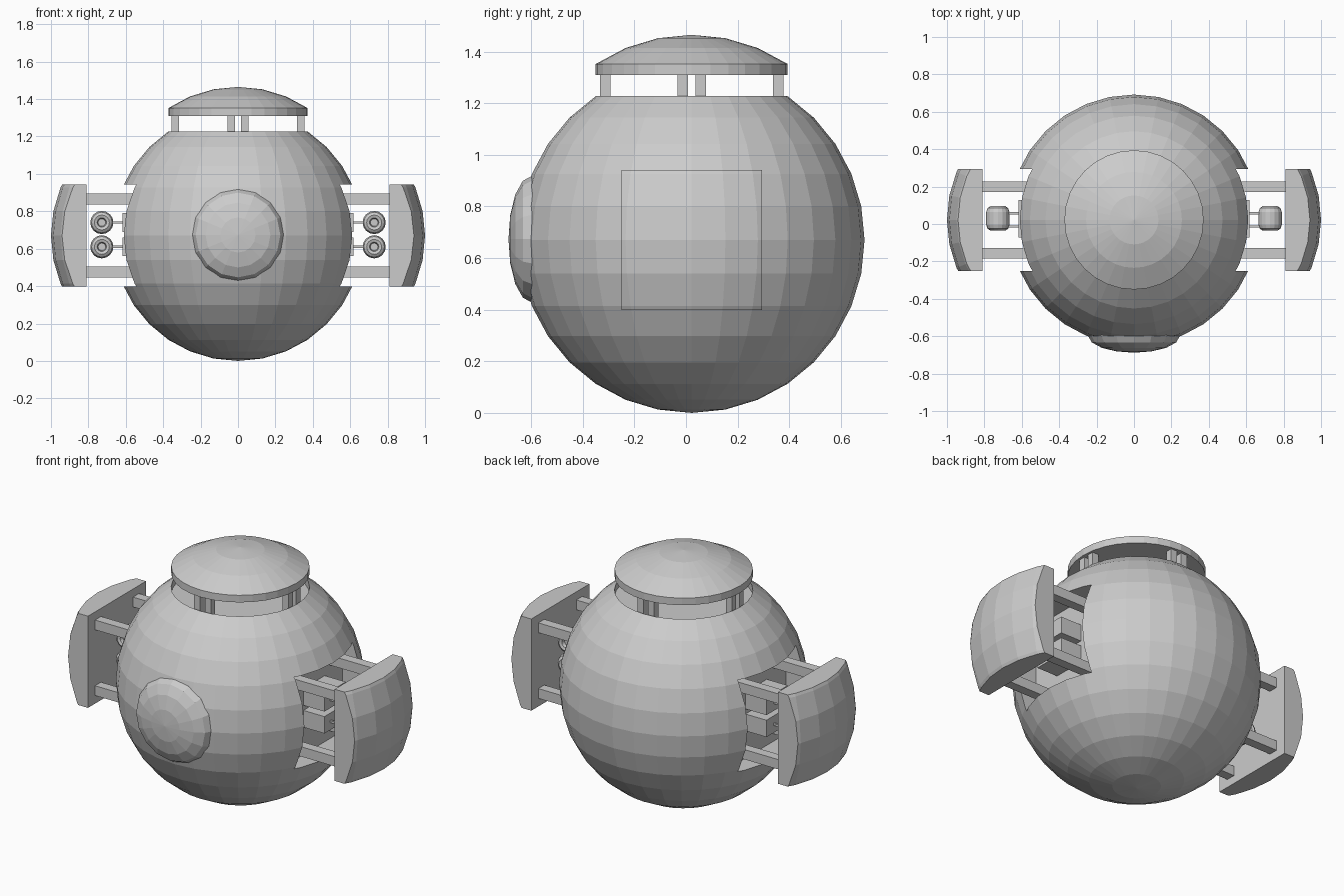
import bpy, bmesh, math
from mathutils import Matrix, Vector

if "Cube" in bpy.data.objects:
    bpy.data.objects.remove(bpy.data.objects["Cube"])

R, CY, CZ = 0.67, 0.022, 0.67      # shell radius and centre
H = 0.272                          # half size of the side hatches
OUT, LIFT, FLOOR = 0.33, 0.125, 0.48


def finish(bm, name):
    bmesh.ops.recalc_face_normals(bm, faces=bm.faces)
    me = bpy.data.meshes.new(name)
    bm.to_mesh(me)
    bm.free()
    ob = bpy.data.objects.new(name, me)
    bpy.context.collection.objects.link(ob)
    return ob


def lathe(name, profile, segs, loc, rot=None):
    """Revolve (radius, height) points around z, radius 0 makes a pole."""
    bm = bmesh.new()
    rings = []
    for r, z in profile:
        if r < 1e-6:
            rings.append([bm.verts.new((0, 0, z))] * segs)
        else:
            rings.append([bm.verts.new((r * math.cos(2 * math.pi * i / segs),
                                        r * math.sin(2 * math.pi * i / segs), z))
                          for i in range(segs)])
    for a, b in zip(rings, rings[1:]):
        for i in range(segs):
            j = (i + 1) % segs
            bm.faces.new(list(dict.fromkeys((a[i], a[j], b[j], b[i]))))
    m = Matrix.Translation(loc)
    if rot:
        m = m @ rot
    bmesh.ops.transform(bm, matrix=m, verts=bm.verts)
    return finish(bm, name)


def box(name, lo, hi):
    bm = bmesh.new()
    bmesh.ops.create_cube(bm, size=1)
    lo, hi = Vector(lo), Vector(hi)
    for v in bm.verts:
        v.co = Vector([(lo[k] + hi[k]) / 2 + v.co[k] * (hi[k] - lo[k]) for k in range(3)])
    return finish(bm, name)


def xbox(name, s, x0, x1, y, hy, z, hz):
    """Box on side s reaching from |x| = x0 to x1."""
    a, b = sorted((s * x0, s * x1))
    return box(name, (a, y - hy, z - hz), (b, y + hy, z + hz))


def boolean(ob, cutter, op):
    m = ob.modifiers.new(op, 'BOOLEAN')
    m.operation, m.solver, m.object = op, 'EXACT', cutter
    bpy.context.view_layer.objects.active = ob
    bpy.ops.object.modifier_apply(modifier=m.name)
    bpy.data.objects.remove(cutter)


def arc(k):
    a = math.pi * k / 16
    return R * math.sin(a), R * math.cos(a)


# Round shell with a shallow recess where the lid lifts off
rim_r, rim_z = arc(3)
shell = lathe("shell", [(0, rim_z - 0.042), (rim_r, rim_z - 0.042)]
              + [arc(k) for k in range(3, 16)] + [(0, -R)], 32, (0, CY, CZ))

# Raised lid
lathe("lid", [(0, R)] + [arc(k) for k in (1, 2, 3)]
      + [(rim_r, rim_z - 0.042), (0, rim_z - 0.042)], 32, (0, CY, CZ + LIFT))

# Lid posts, one pair on each side
for q in range(4):
    for t in (-0.035, 0.035):
        c = Matrix.Rotation(q * math.pi / 2, 3, 'Z') @ Vector((0.335, t, 0))
        box("lid_post", (c.x - 0.02, CY + c.y - 0.02, 1.18), (c.x + 0.02, CY + c.y + 0.02, 1.315))

# Front eye dome
eye = [(0.245 * math.sin(k * math.pi / 8), 0.09 * math.cos(k * math.pi / 8)) for k in range(4)]
lathe("eye", eye + [(0.245, 0), (0.245, -0.012), (0, -0.012)], 16, (0, -0.598, CZ + 0.003),
      Matrix.Rotation(math.pi / 2, 4, 'X'))

for s in (-1, 1):
    # Square pocket in the shell
    boolean(shell, xbox("pocket_cutter", s, FLOOR, 0.9, CY, H, CZ, H), 'DIFFERENCE')

    # Side hatch: the piece of sphere pushed outwards
    hatch = lathe("side_hatch", [(0, R)] + [arc(k) for k in range(1, 16)] + [(0, -R)],
                  32, (0, CY, CZ))
    boolean(hatch, xbox("hatch_cutter", s, FLOOR, 0.9, CY, H, CZ, H), 'INTERSECT')
    hatch.data.transform(Matrix.Translation((s * OUT, 0, 0)))

    # Hatch arms
    for dy in (-0.178, 0.178):
        for dz in (-0.195, 0.195):
            xbox("hatch_arm", s, FLOOR - 0.01, FLOOR + OUT + 0.01, CY + dy, 0.028, CZ + dz, 0.029)

    # Mounting blocks, thin rods and barrels
    for dz in (-0.065, 0.065):
        z = CZ + 0.005 + dz
        xbox("mount_block", s, FLOOR - 0.01, 0.618, CY + 0.006, 0.1, z, 0.05)
        for dy in (-0.035, 0.035):
            xbox("rod", s, 0.61, 0.69, CY + dy, 0.006, z, 0.006)
        half = [(0.02, 0.04), (0.025, 0.06), (0.04, 0.065), (0.055, 0.055), (0.062, 0.035)]
        prof = [(0, 0.04)] + half + [(r, -h) for r, h in reversed(half)] + [(0, -0.04)]
        lathe("barrel", prof, 16, (s * 0.728, CY + 0.008, z),
              Matrix.Rotation(math.pi / 2, 4, 'X'))
